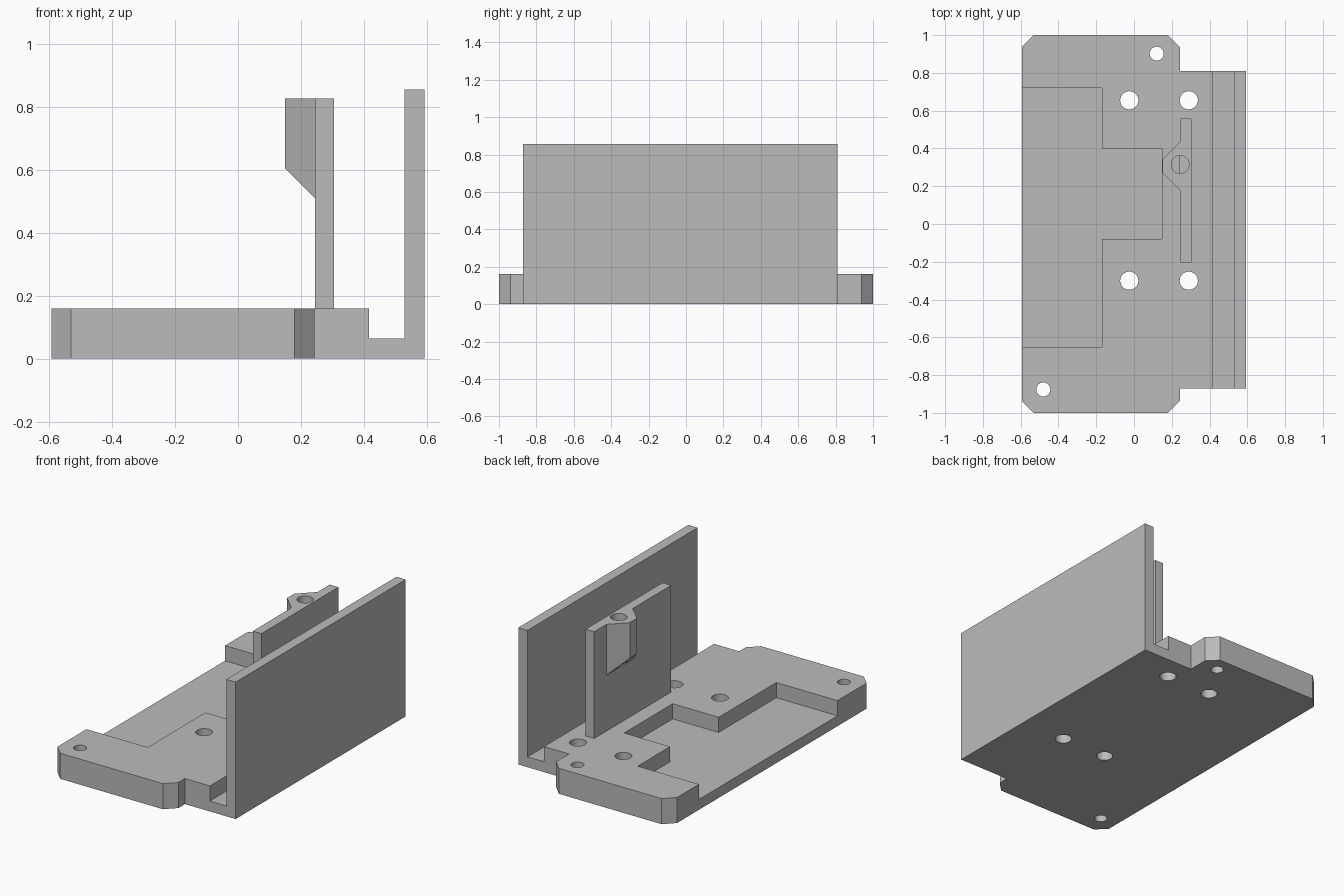
import bpy, bmesh, math
from mathutils import Matrix

cube = bpy.data.objects.get("Cube")
if cube:
    bpy.data.objects.remove(cube, do_unlink=True)

grey = bpy.data.materials.new("plain grey")
grey.use_nodes = True
COLOUR = (0.5, 0.5, 0.5, 1)
grey.diffuse_color = COLOUR
grey.node_tree.nodes["Principled BSDF"].inputs["Base Color"].default_value = COLOUR


def add_object(name, bm):
    bmesh.ops.recalc_face_normals(bm, faces=bm.faces)
    mesh = bpy.data.meshes.new(name)
    bm.to_mesh(mesh)
    bm.free()
    mesh.materials.append(grey)
    obj = bpy.data.objects.new(name, mesh)
    bpy.context.collection.objects.link(obj)
    return obj


def prism(name, outline, low, high, axis="z"):
    """Extrude an xy outline along z, or an xz outline along y."""
    bm = bmesh.new()
    place = (lambda a, b, h: (a, b, h)) if axis == "z" else (lambda a, b, h: (a, h, b))
    face = bm.faces.new([bm.verts.new(place(a, b, low)) for a, b in outline])
    new = bmesh.ops.extrude_face_region(bm, geom=[face])["geom"]
    shift = place(0, 0, high - low)
    bmesh.ops.translate(bm, vec=shift, verts=[v for v in new if isinstance(v, bmesh.types.BMVert)])
    return add_object(name, bm)


def box(name, x0, x1, y0, y1, z0, z1):
    return prism(name, [(x0, y0), (x1, y0), (x1, y1), (x0, y1)], z0, z1)


def drill(x, y, radius, low, high):
    bm = bmesh.new()
    bmesh.ops.create_cone(bm, cap_ends=True, segments=48, radius1=radius, radius2=radius,
                          depth=high - low, matrix=Matrix.Translation((x, y, (low + high) / 2)))
    return add_object("drill", bm)


def combine(obj, tools, operation):
    """Apply each tool to the part, then discard the tool."""
    for tool in tools:
        mod = obj.modifiers.new("join", "BOOLEAN")
        mod.operation = operation
        mod.solver = "EXACT"
        mod.object = tool
        bpy.context.view_layer.update()
        evaluated = obj.evaluated_get(bpy.context.evaluated_depsgraph_get())
        result = bpy.data.meshes.new_from_object(evaluated)
        obj.modifiers.clear()
        obj.data = result
        bpy.data.objects.remove(tool, do_unlink=True)


LEFT, STEP, RIGHT = -0.594, 0.243, 0.594
FRONT, BACK = -0.872, 0.81
TOP, FLOOR, CH = 0.16, 0.065, 0.063

# Base plate with chamfered corners and a narrower side shelf
outline = [(LEFT + CH, -1), (STEP - CH, -1), (STEP, CH - 1), (STEP, FRONT), (RIGHT, FRONT),
           (RIGHT, BACK), (STEP, BACK), (STEP, 1 - CH), (STEP - CH, 1), (LEFT + CH, 1),
           (LEFT, 1 - CH), (LEFT, CH - 1)]
bracket = prism("bracket_base", outline, 0, TOP)

# Tall side wall
combine(bracket, [box("side_wall", 0.53, RIGHT, FRONT, BACK, 0.02, 0.857)], "UNION")

# Channel beside the wall, and the stepped pocket open on the other side
pocket = [(-0.7, -0.65), (-0.17, -0.65), (-0.17, -0.08), (0.148, -0.08),
          (0.148, 0.4), (-0.17, 0.4), (-0.17, 0.72), (-0.7, 0.72)]
cutters = [box("channel", 0.416, 0.53, -1.1, 1.1, FLOOR, 0.5),
           prism("pocket", pocket, FLOOR, 0.5)]

# Mounting holes
cutters += [drill(x, y, 0.048, -0.1, 0.3) for x in (-0.025, 0.29) for y in (-0.3, 0.655)]
cutters += [drill(x, y, 0.037, -0.1, 0.3) for x, y in ((0.12, 0.902), (-0.48, -0.876))]
combine(bracket, cutters, "DIFFERENCE")

# Inner upright plate with a tapered boss, sloped underneath
upright = box("upright_plate", 0.245, 0.305, -0.204, 0.558, TOP, 0.828)
boss = prism("boss", [(0.27, 0.152), (0.15, 0.272), (0.15, 0.342), (0.27, 0.462)], 0.4, 0.828)
slope = prism("slope", [(0.05, 0.3), (0.05, 0.705), (0.245, 0.51), (0.245, 0.3)], 0, 0.7, "y")
combine(boss, [slope], "DIFFERENCE")
combine(upright, [boss], "UNION")

# Blind screw hole in the boss
combine(upright, [drill(0.245, 0.315, 0.047, 0.515, 1)], "DIFFERENCE")

# Smooth only the round hole walls
for obj in (bracket, upright):
    bpy.ops.object.select_all(action="DESELECT")
    obj.select_set(True)
    bpy.context.view_layer.objects.active = obj
    bpy.ops.object.shade_smooth_by_angle(angle=math.radians(30))
